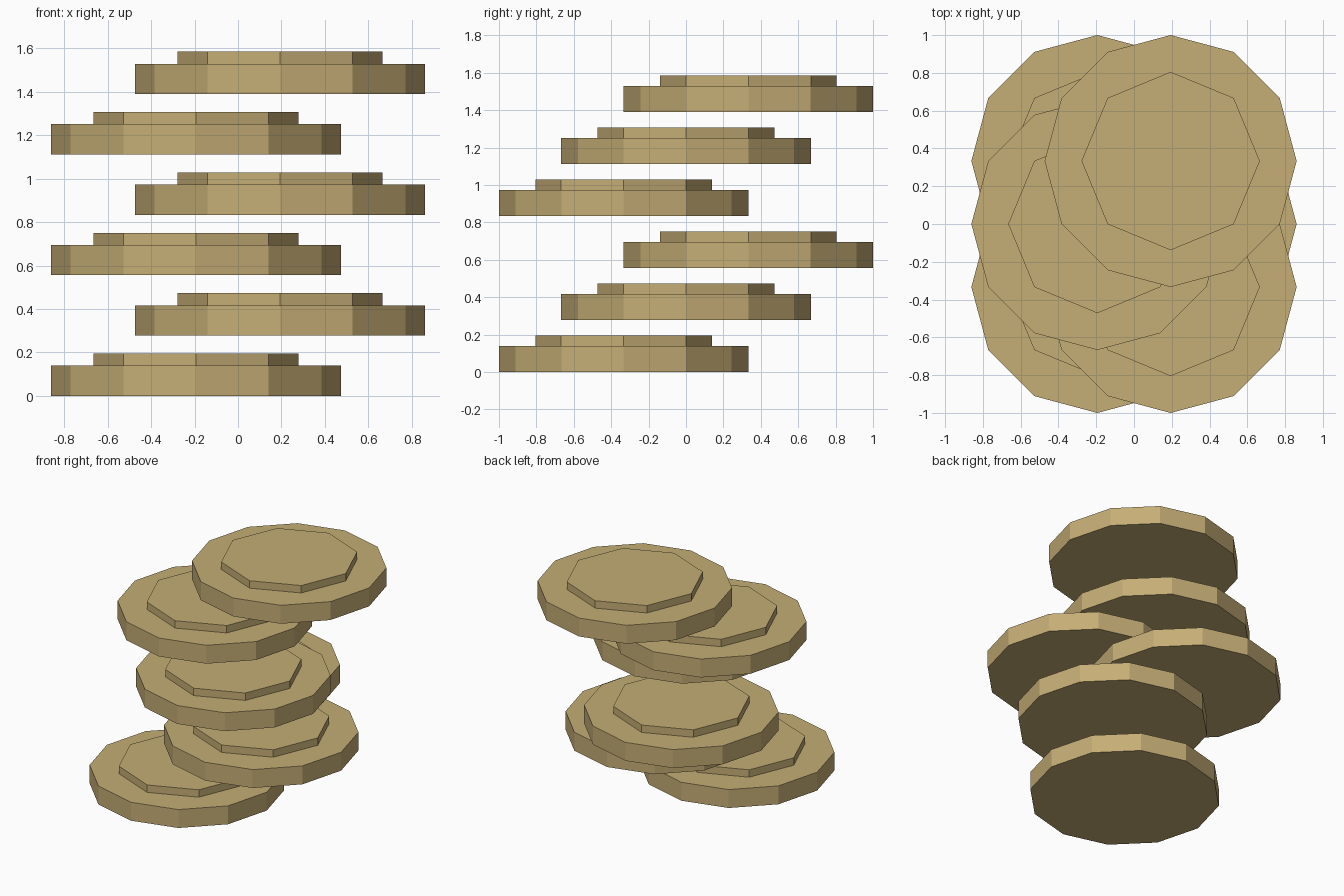
import bpy

cube = bpy.data.objects.get("Cube")
if cube:
    bpy.data.objects.remove(cube, do_unlink=True)

# Material
sand = bpy.data.materials.new("sandy tan")
sand.use_nodes = True
colour = (0.56, 0.42, 0.18, 1.0)
sand.diffuse_color = colour
sand.node_tree.nodes["Principled BSDF"].inputs["Base Color"].default_value = colour

STEP = 0.278        # rise from one platform to the next
SLAB_HEIGHT = 0.139
CAP_HEIGHT = 0.056


def disc(name, sides, radius, height, x, y, bottom):
    """Flat-shaded prism standing on the given height."""
    bpy.ops.mesh.primitive_cylinder_add(
        vertices=sides, radius=radius, depth=height,
        location=(x, y, bottom + height / 2))
    obj = bpy.context.object
    obj.name = name
    obj.data.name = name
    obj.data.materials.append(sand)
    return obj


# Floating platforms: left and right alternate, depth cycles front to back
for level in range(6):
    x = 0.194 if level % 2 else -0.194
    y = (level % 3 - 1) / 3
    z = level * STEP
    disc(f"platform_slab_{level + 1}", 12, 0.667, SLAB_HEIGHT, x, y, z)
    disc(f"platform_cap_{level + 1}", 8, 0.472, CAP_HEIGHT, x, y, z + SLAB_HEIGHT)
